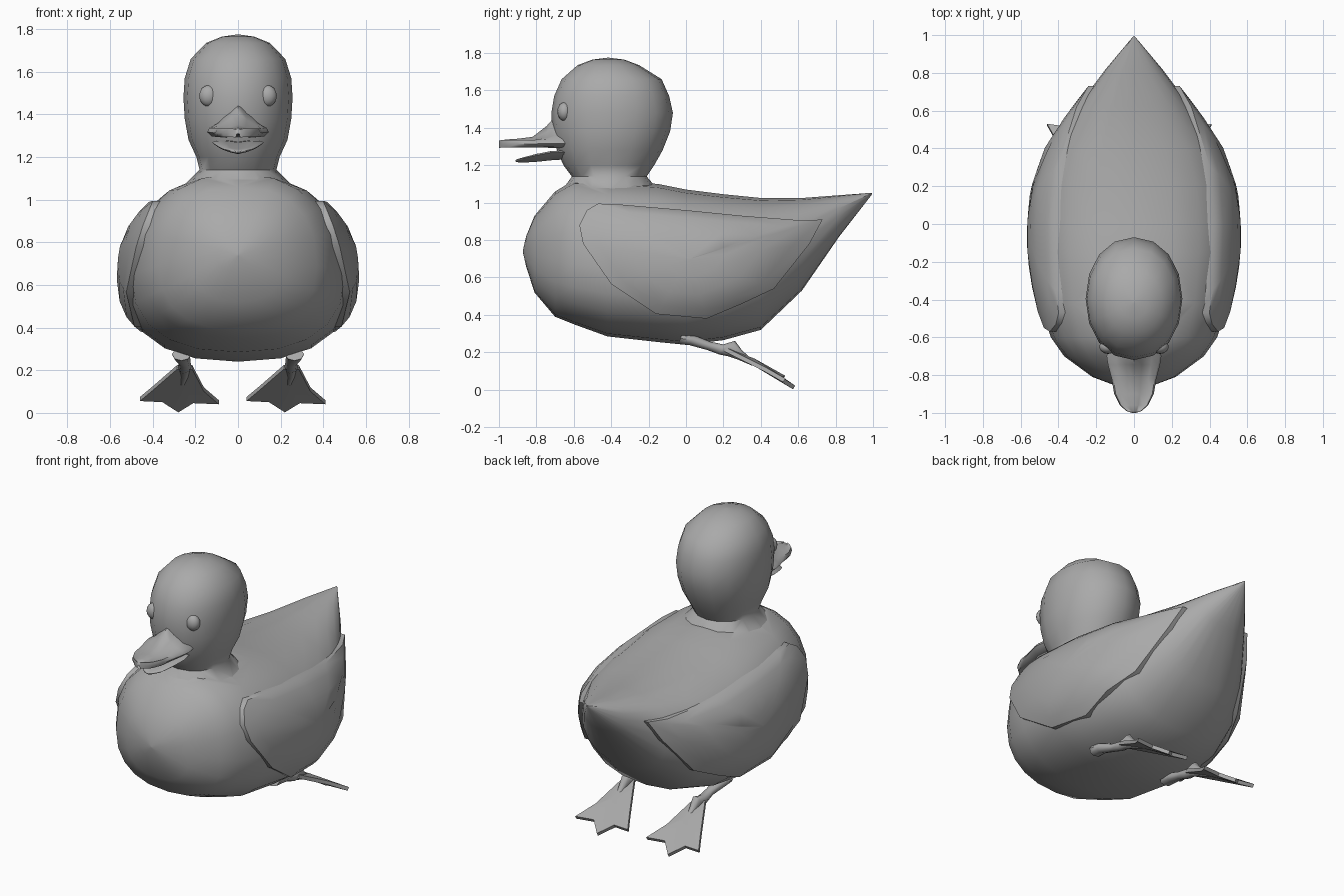
import bpy, bmesh, math
from mathutils import Vector

if "Cube" in bpy.data.objects:
    bpy.data.objects.remove(bpy.data.objects["Cube"])

grey = bpy.data.materials.new("plain grey")
grey.diffuse_color = (0.4, 0.4, 0.4, 1)
grey.use_nodes = True
grey.node_tree.nodes["Principled BSDF"].inputs["Base Color"].default_value = grey.diffuse_color


def make(name, verts, faces, angle=60):
    me = bpy.data.meshes.new(name)
    me.from_pydata([tuple(v) for v in verts], [], faces)
    bm = bmesh.new()
    bm.from_mesh(me)
    bmesh.ops.remove_doubles(bm, verts=bm.verts, dist=0.0005)
    bmesh.ops.recalc_face_normals(bm, faces=bm.faces)
    bm.to_mesh(me)
    bm.free()
    me.materials.append(grey)
    ob = bpy.data.objects.new(name, me)
    bpy.context.collection.objects.link(ob)
    smooth(ob, angle)
    return ob


def smooth(ob, angle):
    bpy.ops.object.select_all(action='DESELECT')
    ob.select_set(True)
    bpy.context.view_layer.objects.active = ob
    bpy.ops.object.shade_smooth_by_angle(angle=math.radians(angle))


def loft(name, rings, angle=60):
    n = len(rings[0])
    verts = [p for r in rings for p in r]
    faces = [(k * n + i, k * n + (i + 1) % n, (k + 1) * n + (i + 1) % n, (k + 1) * n + i)
             for k in range(len(rings) - 1) for i in range(n)]
    faces += [tuple(range(n)), tuple(range(len(verts) - n, len(verts)))]
    return make(name, verts, faces, angle)


def oval(n, power):
    # unit superellipse points
    out = []
    for i in range(n):
        a = 2 * math.pi * i / n
        c, s = math.cos(a), math.sin(a)
        out.append((math.copysign(abs(c) ** (2 / power), c), math.copysign(abs(s) ** (2 / power), s)))
    return out


# Body stations: y, top, widest height, bottom, half width
BODY = [(-.872, .745, .74, .735, .005), (-.855, .82, .74, .66, .10), (-.81, .93, .72, .52, .22),
        (-.70, 1.06, .69, .39, .37), (-.60, 1.12, .67, .35, .44), (-.42, 1.12, .65, .285, .50),
        (-.15, 1.10, .64, .255, .535), (0, 1.07, .63, .24, .535), (.20, 1.045, .65, .265, .515),
        (.40, 1.025, .69, .32, .445), (.62, 1.025, .79, .53, .30), (.82, 1.04, .93, .82, .15),
        (.995, 1.053, 1.05, 1.045, .003)]
POW = 2.4


def body_x(y, z):
    for a, b in zip(BODY, BODY[1:]):
        if a[0] <= y <= b[0]:
            f = (y - a[0]) / (b[0] - a[0])
            _, zt, zm, zb, w = [p + (q - p) * f for p, q in zip(a, b)]
            t = abs(z - zm) / ((zt - zm) if z > zm else (zm - zb))
            return w * max(0.05, 1 - min(t, 1) ** POW) ** (1 / POW)
    return 0


body = loft("body", [[(w * c, y, zm + s * ((zt - zm) if s > 0 else (zm - zb)))
                      for c, s in oval(20, POW)] for y, zt, zm, zb, w in BODY])

# Head and neck stations: z, front y, back y, half width
HEAD = [(.95, -.66, -.12, .30), (1.07, -.66, -.15, .25), (1.14, -.61, -.21, .18),
        (1.20, -.655, -.17, .195), (1.28, -.69, -.125, .232), (1.38, -.715, -.085, .25),
        (1.48, -.72, -.07, .256), (1.57, -.705, -.09, .25), (1.66, -.665, -.13, .222),
        (1.735, -.58, -.25, .15), (1.765, -.50, -.33, .075), (1.775, -.42, -.41, .005)]
head = loft("head", [[(w * c, (f + b) / 2 + s * (b - f) / 2, z) for c, s in oval(16, 2.1)]
                     for z, f, b, w in HEAD])

# Join head and body into one skin
mod = body.modifiers.new("neck join", 'BOOLEAN')
mod.operation, mod.solver, mod.object = 'UNION', 'EXACT', head
bpy.context.view_layer.objects.active = body
bpy.ops.object.modifier_apply(modifier=mod.name)
bpy.data.objects.remove(head)
smooth(body, 60)

# Wings: outline in side view wrapped over the body
WING = [(-.57, .88), (-.53, .96), (-.47, .995), (-.35, .99), (0, .96), (.3, .93), (.62, .905), (.73, .91),
        (.66, .78), (.47, .54), (.30, .46), (.11, .38), (-.16, .405), (-.4, .565), (-.55, .78)]


def wing(name, side):
    rings = []
    for s, off in ((.6, -.04), (1, -.03), (1, .028), (.85, .031), (.6, .032), (.3, .032), (.02, .032)):
        ring = []
        for y, z in WING:
            yy, zz = .02 + (y - .02) * s, .70 + (z - .70) * s
            ring.append((side * (body_x(yy, zz) + off), yy, zz))
        rings.append(ring)
    return loft(name, rings, 45)


for side, word in ((1, "left"), (-1, "right")):
    wing(word + "_wing", side)

    # Eyes
    bpy.ops.mesh.primitive_uv_sphere_add(segments=14, ring_count=8, location=(side * .138, -.65, 1.487))
    eye = bpy.context.object
    eye.name = word + "_eye"
    eye.scale = (.045, .038, .05)
    eye.data.materials.append(grey)
    smooth(eye, 60)

    # Legs: tapering tube that ends in a heel knob
    cx = .25 if side > 0 else -.25
    path = [(cx + side * .015, -.03, .275, .045, .03), (cx + side * .015, .03, .265, .04, .027),
            (cx, .12, .235, .028, .022), (cx, .19, .215, .032, .027), (cx, .245, .22, .03, .042),
            (cx, .29, .185, .022, .025), (cx - .01, .36, .14, .012, .012)]
    loft(word + "_leg", [[(x + rx * c, y + .4 * rz * s, z + rz * s) for c, s in oval(8, 2)]
                         for x, y, z, rx, rz in path])

    # Webbed feet: three toes with notches between
    dx = 0 if side > 0 else -.5
    toes = [(.215, .21, .215), (.10, .42, .115), (.04, .525, .065), (.145, .51, .06), (.22, .578, .012),
            (.29, .51, .055), (.41, .525, .05), (.34, .42, .11), (.285, .21, .215)]
    up = Vector((0, .5, .87)) * .011
    tops = [Vector((x + dx, y, z)) + up for x, y, z in toes]
    lows = [Vector((x + dx, y, z)) - up for x, y, z in toes]
    ridge = [Vector((.245 + dx, .36, .15)) + up * 1.6, Vector((.245 + dx, .36, .15)) - up * 1.6]
    n = len(toes)
    faces = [(i, (i + 1) % n, n + (i + 1) % n, n + i) for i in range(n)]
    faces += [(i, (i + 1) % n, 2 * n) for i in range(n)]
    faces += [(n + i, n + (i + 1) % n, 2 * n + 1) for i in range(n)]
    make(word + "_foot", tops + lows + ridge, faces, 40)


# Bill: stations are y, half width, ridge height, edge height, lower middle height
def bill(name, stations):
    rings = []
    for y, w, top, edge, low in stations:
        half = [(0, top), (.3, edge + .6 * (top - edge)), (.65, edge + .25 * (top - edge)), (.92, edge + .012),
                (1, edge - .008), (.85, edge - .028), (.5, low - .003)]
        pts = [(x * w, y, z) for x, z in half] + [(0, y, low)]
        rings.append(pts + [(-x * w, y, z) for x, z in half[:0:-1]])
    return loft(name, rings)


bill("upper_bill", [(-.64, .135, 1.47, 1.325, 1.295), (-.70, .145, 1.462, 1.325, 1.295),
                    (-.745, .138, 1.41, 1.325, 1.297), (-.82, .118, 1.352, 1.322, 1.30),
                    (-.90, .105, 1.342, 1.322, 1.30), (-.96, .075, 1.338, 1.322, 1.304),
                    (-.99, .04, 1.334, 1.322, 1.307), (-1.0, .012, 1.328, 1.32, 1.31)])

LOWER = [(-.64, .11, 1.262, .03), (-.72, .122, 1.258, .03), (-.80, .10, 1.245, .026),
         (-.87, .07, 1.232, .017), (-.905, .03, 1.226, .01), (-.912, .005, 1.224, .003)]
loft("lower_bill", [[(w * c, y, z + h * s * .7 + .02 * (abs(c) - .5) * w / .12) for c, s in oval(12, 2)]
                    for y, w, z, h in LOWER])
